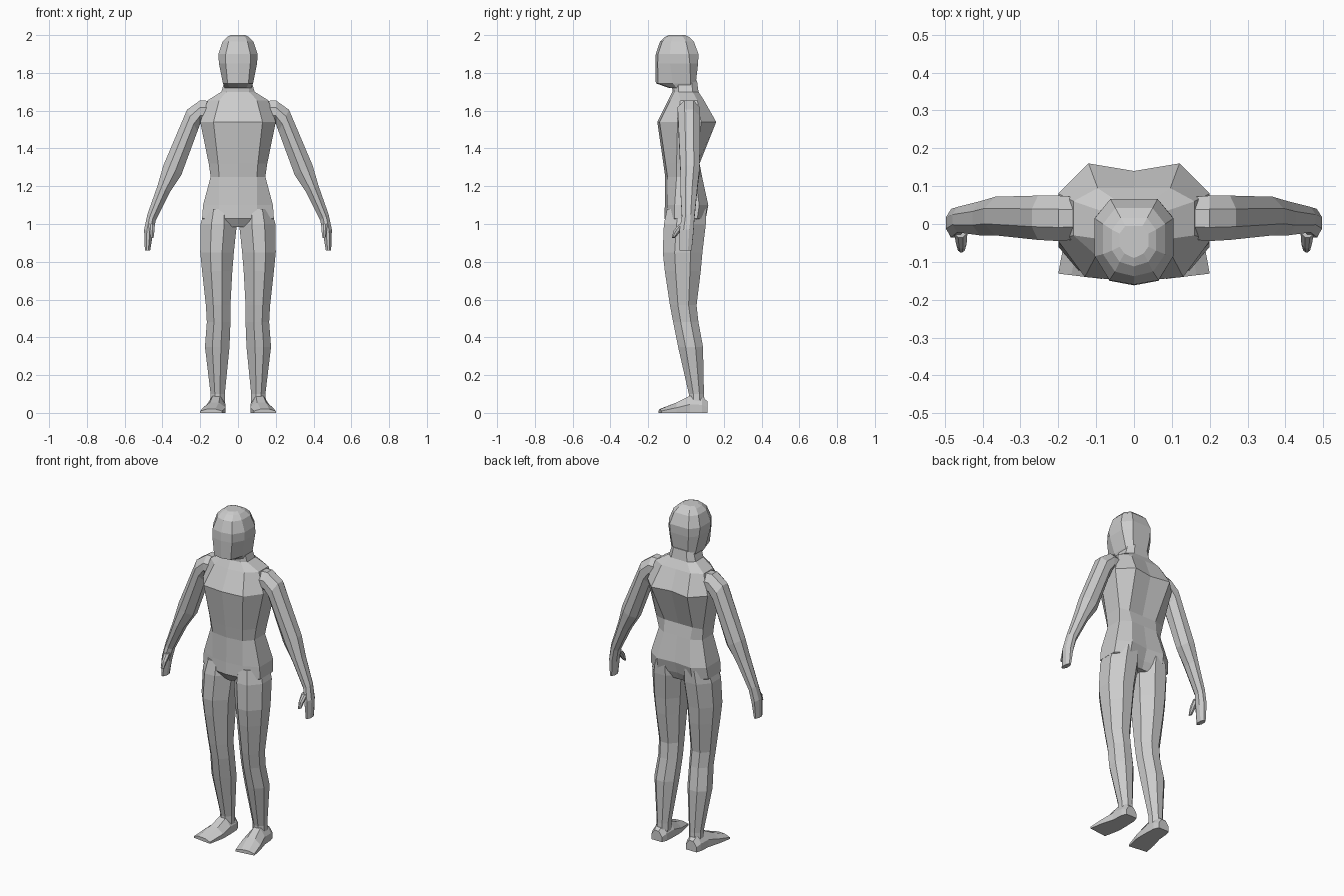
import bpy
import bmesh

cube = bpy.data.objects.get("Cube")
if cube:
    bpy.data.objects.remove(cube)

clay = bpy.data.materials.new("plain_grey")
clay.use_nodes = True
grey = (0.6, 0.6, 0.6, 1)
clay.diffuse_color = grey
clay.node_tree.nodes["Principled BSDF"].inputs["Base Color"].default_value = grey

# Octagonal limb section and boxy foot section, as fractions of width and depth
OCTAGON = [(0, .3), (.35, 0), (.7, 0), (1, .3), (1, .7), (.7, 1), (.3, 1), (0, .7)]
WEDGE = [(0, 0), (1, 0), (1, .5), (.7, 1), (.3, 1), (0, .5)]


def loft(name, rings):
    """Skin a closed, flat-shaded surface over a series of rings."""
    bm = bmesh.new()
    loops = [[bm.verts.new(p) for p in ring] for ring in rings]
    for low, high in zip(loops, loops[1:]):
        for i in range(len(low)):
            bm.faces.new((low[i - 1], low[i], high[i], high[i - 1]))
    bm.faces.new(loops[0])
    bm.faces.new(loops[-1])
    bmesh.ops.recalc_face_normals(bm, faces=bm.faces)
    mesh = bpy.data.meshes.new(name)
    bm.to_mesh(mesh)
    bm.free()
    mesh.materials.append(clay)
    obj = bpy.data.objects.new(name, mesh)
    bpy.context.collection.objects.link(obj)
    return obj


def body_ring(z, width, front_width, front, side_front, side_back, back, dip=0):
    """Symmetric ten-sided section with a ridged front and a dipped back."""
    half = [(front_width, front + .012), (width, side_front),
            (width, side_back), (width * .6, back)]
    right = [(-x, y) for x, y in reversed(half)]
    outline = [(0, front)] + half + [(0, back - dip)] + right
    return [(x, y, z) for x, y in outline]


def limb_ring(side, inner, outer, front, back):
    """Octagon spanning an inner and an outer (x, z) point."""
    return [(side * (inner[0] + u * (outer[0] - inner[0])),
             front + v * (back - front),
             inner[1] + u * (outer[1] - inner[1])) for u, v in OCTAGON]


def foot_ring(side, y, inner, outer, height, skew):
    return [(side * (inner + u * (outer - inner)), y + u * skew, v * height)
            for u, v in WEDGE]


# Torso, from crotch to neck
torso = [
    (.985, .07, .03, -.09, -.04, .04, .07),
    (1.03, .19, .1, -.115, -.06, .06, .105, .02),
    (1.1, .185, .1, -.112, -.06, .07, .118, .01),
    (1.25, .145, .1, -.11, -.05, .05, .085),
    (1.32, .155, .105, -.12, -.05, .06, .072),
    (1.54, .2, .13, -.152, -.045, .08, .16, .02),
    (1.655, .16, .1, -.095, -.03, .06, .095),
    (1.7, .088, .06, -.072, -.04, .035, .066),
    (1.76, .07, .05, -.075, -.04, .03, .058),
]
loft("torso", [body_ring(*r) for r in torso])

# Head, from jaw to crown
head = [
    (1.72, .07, .045, -.09, -.05, .02, .05),
    (1.745, .08, .055, -.16, -.07, .025, .052),
    (1.85, .101, .065, -.162, -.085, .02, .064),
    (1.9, .104, .065, -.16, -.085, .015, .066),
    (1.965, .082, .05, -.138, -.08, 0, .042),
    (1.99, .058, .038, -.112, -.07, -.015, .016),
    (2, .038, .025, -.09, -.06, -.025, -.005),
]
loft("head", [body_ring(*r) for r in head])

# Arms, thumbs, legs and feet
arm = [
    ((.15, 1.53), (.14, 1.65), -.04, .07),
    ((.2, 1.53), (.2, 1.655), -.045, .075),
    ((.215, 1.49), (.27, 1.605), -.042, .075),
    ((.3, 1.26), (.395, 1.31), -.03, .072),
    ((.36, 1.17), (.427, 1.2), -.03, .06),
    ((.435, 1.02), (.48, 1.05), -.022, .045),
    ((.45, .95), (.497, .97), -.035, .04),
    ((.465, .86), (.493, .86), -.035, .03),
]
thumb = [
    ((.44, 1), (.475, 1), -.035, 0),
    ((.442, .965), (.47, .965), -.065, -.025),
    ((.447, .925), (.465, .93), -.075, -.058),
]
leg = [
    (1.08, .02, .175, -.1, .108),
    (1, .006, .198, -.117, .105),
    (.85, .022, .2, -.123, .087),
    (.75, .03, .19, -.112, .078),
    (.57, .04, .17, -.085, .056),
    (.48, .04, .165, -.068, .066),
    (.35, .045, .175, -.042, .09),
    (.1, .07, .145, .015, .095),
    (.04, .07, .15, .015, .1),
]
foot = [
    (.115, .08, .15, .06, 0),
    (.085, .068, .16, .085, 0),
    (.02, .065, .165, .09, 0),
    (-.05, .065, .185, .055, 0),
    (-.145, .085, .2, .02, .014),
]
for label, side in (("left", 1), ("right", -1)):
    loft(label + "_arm", [limb_ring(side, *r) for r in arm])
    loft(label + "_thumb", [limb_ring(side, *r) for r in thumb])
    loft(label + "_leg", [limb_ring(side, (a, z), (b, z), front, back)
                          for z, a, b, front, back in leg])
    loft(label + "_foot", [foot_ring(side, *r) for r in foot])
